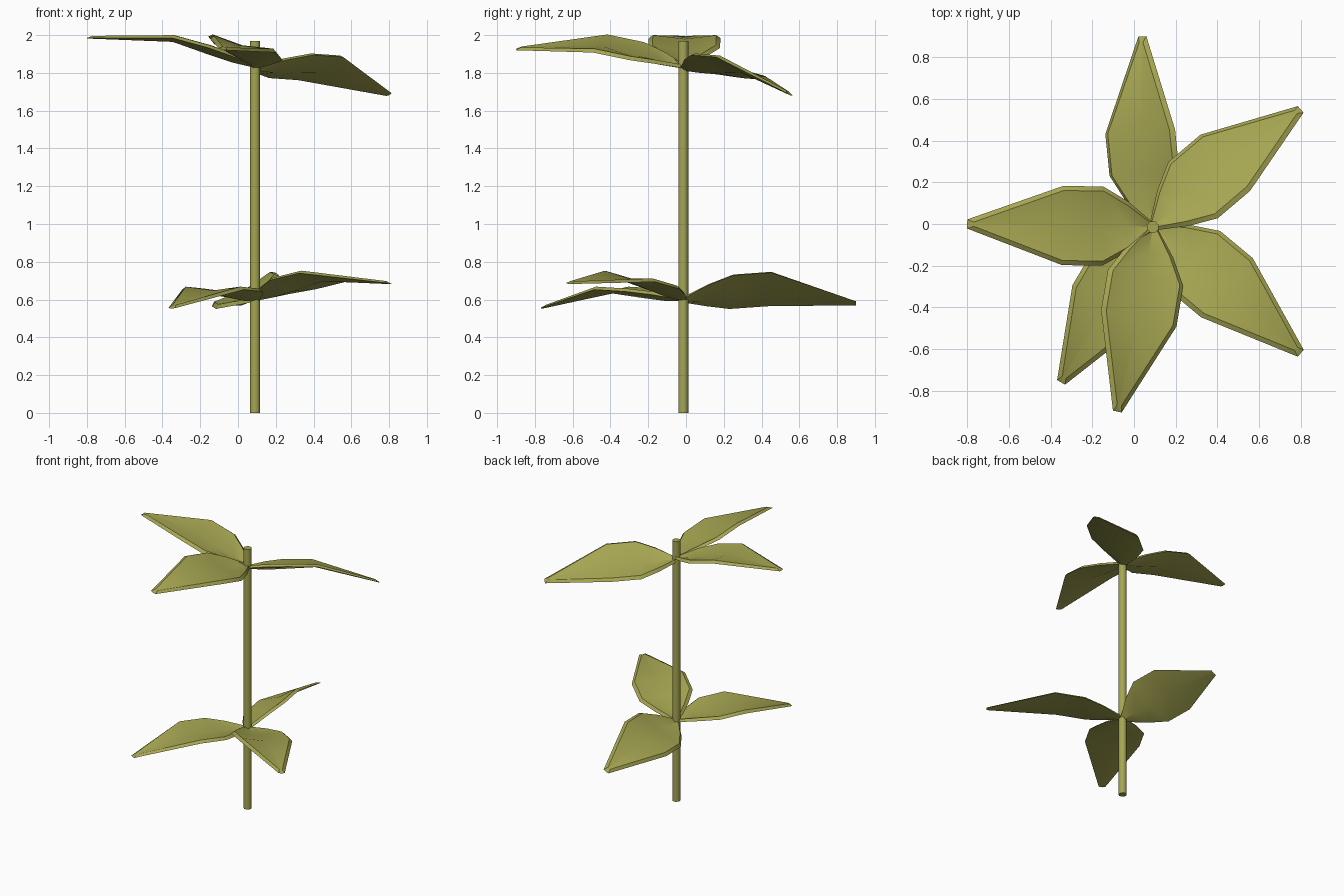
import bpy, bmesh, math
from mathutils import Vector, Matrix

if "Cube" in bpy.data.objects:
    bpy.data.objects.remove(bpy.data.objects["Cube"])

green = bpy.data.materials.new("olive green")
green.diffuse_color = (0.38, 0.38, 0.085, 1)
green.use_nodes = True
green.node_tree.nodes["Principled BSDF"].inputs["Base Color"].default_value = green.diffuse_color

STEM = (0.09, -0.014)

# Stem: slim eight-sided post
bpy.ops.mesh.primitive_cylinder_add(vertices=8, radius=0.029, depth=1.97,
                                    location=(*STEM, 0.985),
                                    rotation=(0, 0, math.pi / 8))
stem = bpy.context.object
stem.name = "stem"
stem.data.materials.append(green)
bpy.ops.object.shade_smooth_by_angle(angle=math.radians(50))

# Leaf stations: fraction of length, half width, edge height, midrib height
STATIONS = [(0.0, 0.022, 0.0, -0.008), (0.14, 0.12, 0.032, 0.0),
            (0.28, 0.19, 0.055, 0.02), (0.50, 0.19, 0.075, 0.055),
            (1.0, 0.022, 0.0, -0.003)]
RIM, THICK = 0.022, 0.016


def leaf(name, base_z, tip, roll):
    """Cupped, arched leaf with a bevelled rim, aimed from the stem at a tip."""
    base = Vector((*STEM, base_z))
    along = Vector(tip) - base
    length = along.length
    along.normalize()
    side = Vector((0, 0, 1)).cross(along).normalized()
    rot = Matrix.Rotation(math.radians(roll), 3, along)
    side = rot @ side
    up = along.cross(side)

    bm = bmesh.new()

    def layer(inset, lift):
        rows = []
        for i, (u, w, he, hm) in enumerate(STATIONS):
            x = u * length
            if i == len(STATIONS) - 1:
                x -= inset * 1.3
            half = max(w - inset, 0.01)
            rows.append([bm.verts.new(base + along * x + side * (s * half)
                                      + up * ((he if s else hm) + lift))
                         for s in (1, 0, -1)])
        return rows

    low, top = layer(0, 0), layer(RIM, THICK)
    n = len(STATIONS)
    for rows in (low, top):
        for i in range(n - 1):
            for j in range(2):
                bm.faces.new((rows[i][j], rows[i][j + 1],
                              rows[i + 1][j + 1], rows[i + 1][j]))

    # Rim joining underside and top
    def outline(r):
        return ([r[i][0] for i in range(n)] + [r[-1][1]]
                + [r[i][2] for i in reversed(range(n))] + [r[0][1]])
    a, b = outline(low), outline(top)
    for i in range(len(a)):
        k = (i + 1) % len(a)
        bm.faces.new((a[i], a[k], b[k], b[i]))
    bmesh.ops.recalc_face_normals(bm, faces=bm.faces)

    mesh = bpy.data.meshes.new(name)
    bm.to_mesh(mesh)
    bm.free()
    mesh.materials.append(green)
    ob = bpy.data.objects.new(name, mesh)
    bpy.context.collection.objects.link(ob)
    bpy.ops.object.select_all(action='DESELECT')
    ob.select_set(True)
    bpy.context.view_layer.objects.active = ob
    bpy.ops.object.shade_smooth_by_angle(angle=math.radians(30))


# Upper whorl
leaf("upper_leaf_left", 1.835, (-0.80, 0.0, 1.985), 0)
leaf("upper_leaf_right", 1.82, (0.80, 0.55, 1.685), -19)
leaf("upper_leaf_front", 1.83, (-0.08, -0.90, 1.925), -13)
# Lower whorl
leaf("lower_leaf_back", 0.595, (0.04, 0.90, 0.58), -28)
leaf("lower_leaf_right", 0.60, (0.80, -0.62, 0.685), -7)
leaf("lower_leaf_front", 0.60, (-0.35, -0.76, 0.555), 0)
